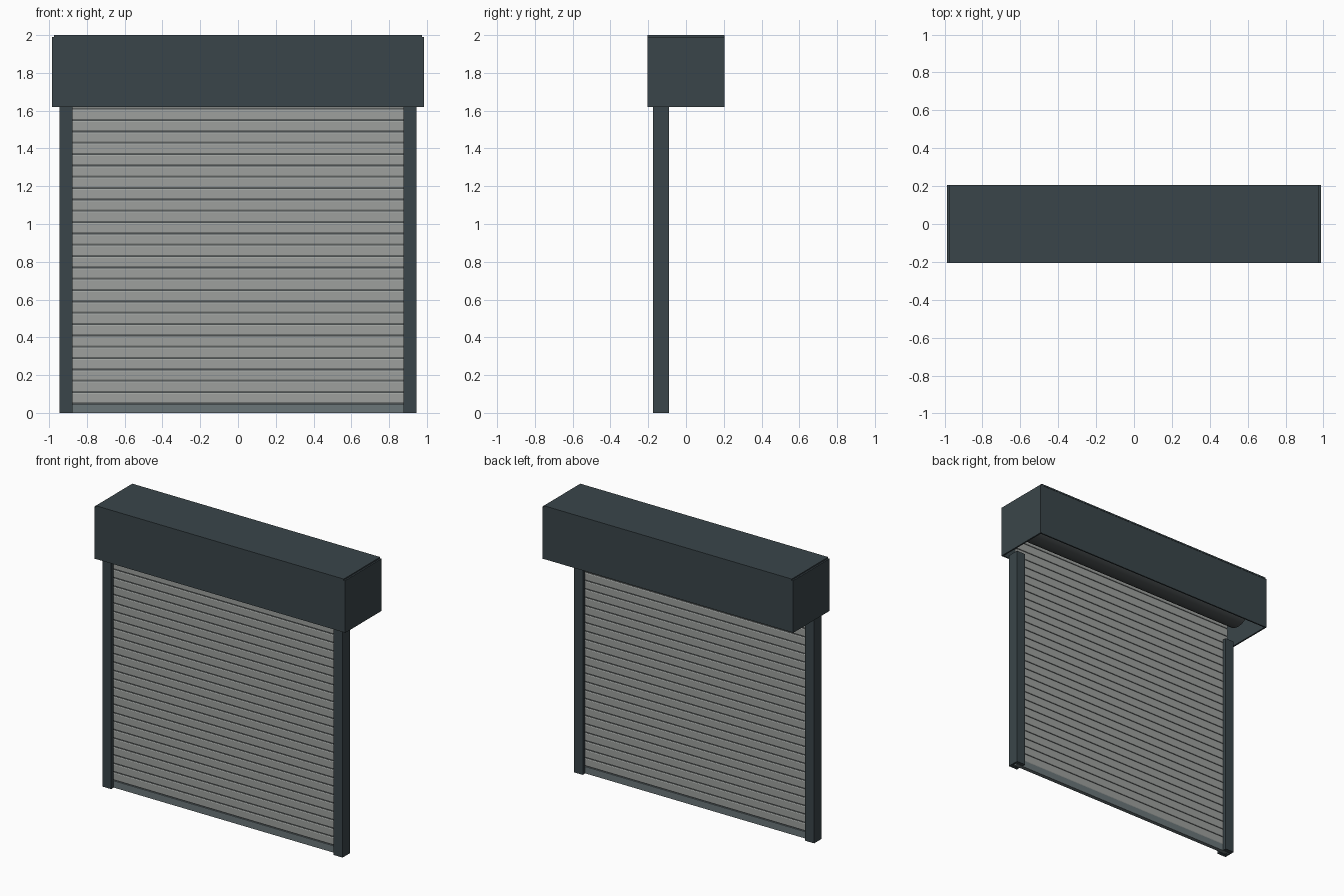
import bpy, bmesh, math
from mathutils import Vector

if "Cube" in bpy.data.objects:
    bpy.data.objects.remove(bpy.data.objects["Cube"])


def material(name, rgb):
    m = bpy.data.materials.new(name)
    m.diffuse_color = (*rgb, 1)
    m.use_nodes = True
    m.node_tree.nodes["Principled BSDF"].inputs["Base Color"].default_value = m.diffuse_color
    return m


CASE = material("anthracite", (0.042, 0.060, 0.068))
SLAT = material("light grey", (0.337, 0.352, 0.340))
BAR = material("mid grey", (0.145, 0.180, 0.190))
DARK = material("dark grey", (0.075, 0.085, 0.088))


def prism(name, profile, axis, start, end, mat):
    """Extrude a 2D profile along x (profile in y,z) or z (profile in x,y)."""
    bm = bmesh.new()
    if axis == 'x':
        pts, move = [(start, a, b) for a, b in profile], Vector((end - start, 0, 0))
    else:
        pts, move = [(a, b, start) for a, b in profile], Vector((0, 0, end - start))
    face = bm.faces.new([bm.verts.new(p) for p in pts])
    ext = bmesh.ops.extrude_face_region(bm, geom=[face])
    bmesh.ops.translate(bm, vec=move,
                        verts=[v for v in ext['geom'] if isinstance(v, bmesh.types.BMVert)])
    bmesh.ops.recalc_face_normals(bm, faces=bm.faces)
    me = bpy.data.meshes.new(name)
    bm.to_mesh(me)
    bm.free()
    me.materials.append(mat)
    ob = bpy.data.objects.new(name, me)
    bpy.context.collection.objects.link(ob)
    return ob


def box(name, x0, x1, y0, y1, z0, z1, mat):
    return prism(name, [(y0, z0), (y1, z0), (y1, z1), (y0, z1)], 'x', x0, x1, mat)


# Housing: an inverted channel with its underside open, plus a cap sheet
D, Z0, T = 0.203, 1.62, 0.01
prism("housing_shell", [(-D, Z0), (-D, 1.989), (D, 1.989), (D, Z0), (D - T, Z0),
                        (D - T, 1.979), (-D + T, 1.979), (-D + T, Z0)],
      'x', -0.975, 0.975, CASE)
box("housing_cap", -0.975, 0.975, -0.205, 0.205, 1.989, 2.0, CASE)

# Curtain thickness and centre plane
C = -0.132

for s, side in ((-1, "left"), (1, "right")):
    # End plates of the housing
    box(side + "_end_plate", *sorted((s * 0.975, s * 0.986)), -0.205, 0.205, Z0, 1.991, CASE)
    # Guide rails: channels open towards the curtain
    rail = [(0.945, -0.175), (0.945, -0.09), (0.875, -0.09), (0.875, C + 0.016),
            (0.932, C + 0.016), (0.932, C - 0.016), (0.875, C - 0.016), (0.875, -0.175)]
    prism(side + "_guide_rail", [(s * x, y) for x, y in rail], 'z', 0, 1.625, CASE)

# Curtain: chamfered slats joined by recessed hinge strips
PITCH, H, HALF = 0.06, 0.053, 0.010
for i in range(29):
    z = 0.052 + PITCH * i
    prism(f"slat_{i + 1}", [(C - HALF + 0.003, z), (C - HALF, z + 0.005),
                            (C - HALF, z + H - 0.005), (C - HALF + 0.003, z + H),
                            (C + HALF - 0.003, z + H), (C + HALF, z + H - 0.005),
                            (C + HALF, z + 0.005), (C + HALF - 0.003, z)],
          'x', -0.92, 0.92, SLAT)
    box(f"hinge_strip_{i + 1}", -0.92, 0.92, C - 0.004, C + 0.004,
        z + H - 0.001, z + PITCH + 0.001, DARK)

# Bottom bar
box("bottom_bar", -0.92, 0.92, C - 0.014, C + 0.014, 0.0, 0.048, BAR)
box("bottom_hinge_strip", -0.92, 0.92, C - 0.004, C + 0.004, 0.047, 0.053, DARK)

# Rolled-up curtain inside the housing
N, R = 32, 0.122
roll = prism("curtain_roll", [(R * math.cos(2 * math.pi * k / N),
                               1.81 + R * math.sin(2 * math.pi * k / N)) for k in range(N)],
             'x', -0.91, 0.91, DARK)
bpy.ops.object.select_all(action='DESELECT')
roll.select_set(True)
bpy.context.view_layer.objects.active = roll
bpy.ops.object.shade_smooth_by_angle(angle=math.radians(30))

# Barrel shaft carrying the roll between the end plates
prism("barrel_shaft", [(0.03 * math.cos(math.pi * k / 8),
                        1.81 + 0.03 * math.sin(math.pi * k / 8)) for k in range(16)],
      'x', -0.976, 0.976, DARK)
